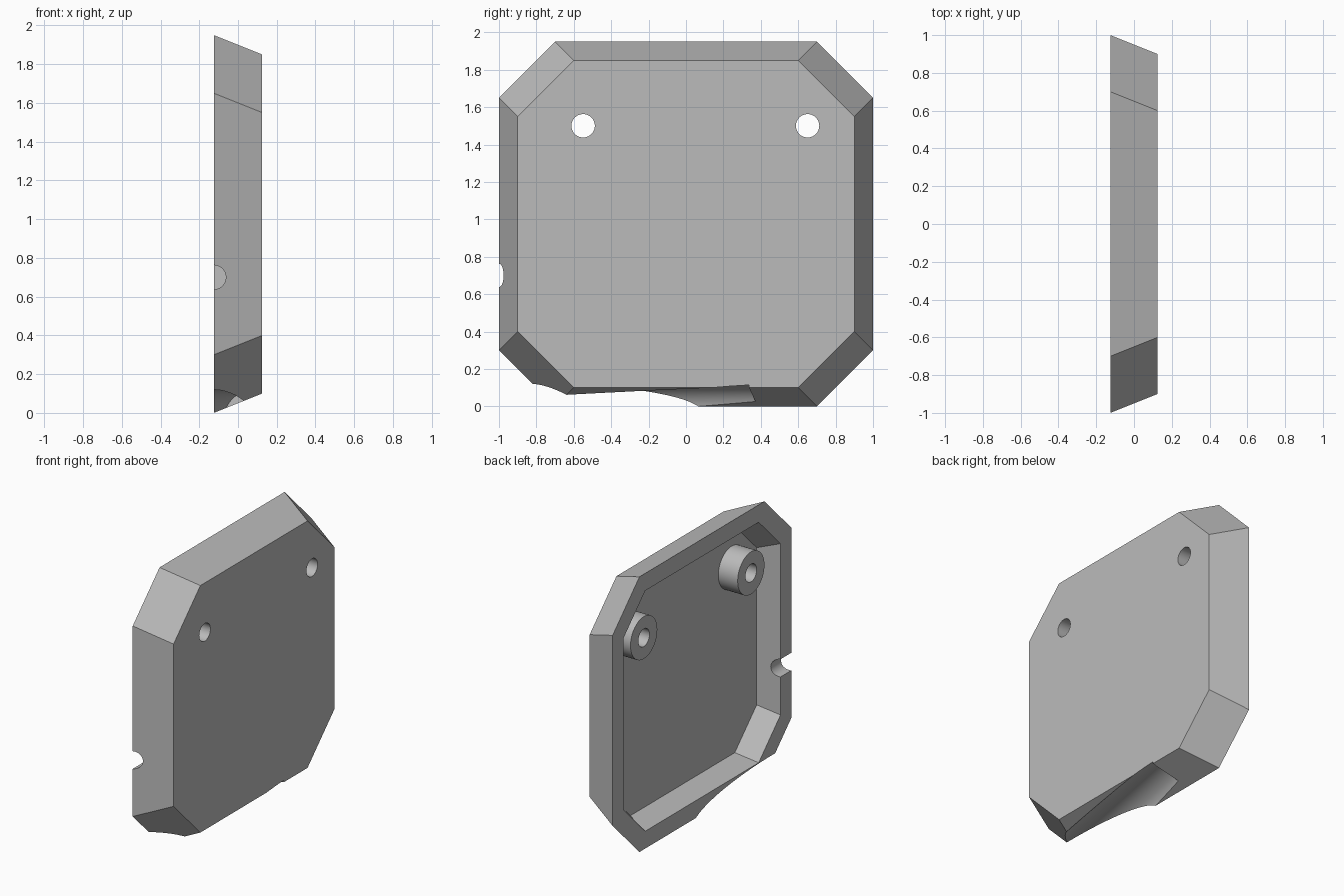
import bpy, bmesh, math
from mathutils import Vector

if "Cube" in bpy.data.objects:
    bpy.data.objects.remove(bpy.data.objects["Cube"], do_unlink=True)

MID_Z = 0.975
BACK, FRONT = -0.125, 0.125

grey = bpy.data.materials.new("plain grey")
grey.use_nodes = True
grey.diffuse_color = (0.5, 0.5, 0.5, 1)
grey.node_tree.nodes["Principled BSDF"].inputs["Base Color"].default_value = (0.5, 0.5, 0.5, 1)


def to_object(name, bm):
    bmesh.ops.recalc_face_normals(bm, faces=bm.faces)
    mesh = bpy.data.meshes.new(name)
    bm.to_mesh(mesh)
    bm.free()
    mesh.materials.append(grey)
    obj = bpy.data.objects.new(name, mesh)
    bpy.context.collection.objects.link(obj)
    return obj


def octagon(x, half_y, half_z, chamfer):
    """Chamfered rectangle across the x axis."""
    a, b = half_y - chamfer, half_z - chamfer
    ring = [(half_y, -b), (half_y, b), (a, half_z), (-a, half_z),
            (-half_y, b), (-half_y, -b), (-a, -half_z), (a, -half_z)]
    return [(x, y, MID_Z + z) for y, z in ring]


def loft(name, rings):
    bm = bmesh.new()
    loops = [[bm.verts.new(p) for p in ring] for ring in rings]
    for lower, upper in zip(loops, loops[1:]):
        for i in range(len(lower)):
            j = (i + 1) % len(lower)
            bm.faces.new((lower[i], lower[j], upper[j], upper[i]))
    bm.faces.new(loops[0])
    bm.faces.new(loops[-1])
    return to_object(name, bm)


def rod(name, start, end, radius, sides=48):
    start, end = Vector(start), Vector(end)
    axis = end - start
    bm = bmesh.new()
    bmesh.ops.create_cone(bm, cap_ends=True, segments=sides,
                          radius1=radius, radius2=radius, depth=axis.length)
    turn = axis.to_track_quat('Z', 'Y').to_matrix()
    bmesh.ops.rotate(bm, matrix=turn, verts=bm.verts)
    bmesh.ops.translate(bm, vec=(start + end) / 2, verts=bm.verts)
    return to_object(name, bm)


def combine(target, tool, operation):
    mod = target.modifiers.new(tool.name, 'BOOLEAN')
    mod.object, mod.operation, mod.solver = tool, operation, 'EXACT'
    bpy.context.view_layer.objects.active = target
    bpy.ops.object.modifier_apply(modifier=mod.name)
    bpy.data.objects.remove(tool, do_unlink=True)


# Bevelled cover plate
cover = loft("cover_plate", [octagon(BACK, 1, MID_Z, 0.3),
                             octagon(FRONT, 0.9, MID_Z - 0.1, 0.3)])

# Tapered recess open at the back; the extra first ring overshoots the rim
depth, taper, over = 0.152, 0.05, 0.02
grow = over * taper / depth
combine(cover, loft("recess", [
    octagon(BACK - over, 0.88 + grow, 0.852 + grow, 0.245),
    octagon(BACK + depth, 0.88 - taper, 0.852 - taper, 0.245)]), 'DIFFERENCE')

# Screw bosses with through holes
for y in (-0.55, 0.65):
    combine(cover, rod("boss", (BACK, y, 1.5), (0.08, y, 1.5), 0.15), 'UNION')
    combine(cover, rod("hole", (-0.3, y, 1.5), (0.3, y, 1.5), 0.0625), 'DIFFERENCE')

# Half-round notch through one side wall
combine(cover, rod("notch", (BACK, -1.2, 0.7), (BACK, -0.75, 0.7), 0.0625), 'DIFFERENCE')

# Slanted cable groove along the bottom edge
slope = math.tan(math.radians(10.3))
groove_x = lambda y: -0.125 + (y + 0.8) * slope
combine(cover, rod("groove", (groove_x(-1.3), -1.3, -0.04),
                   (groove_x(0.345), 0.345, -0.04), 0.16, 64), 'DIFFERENCE')

# Smooth round parts, crisp edges elsewhere
bpy.ops.object.select_all(action='DESELECT')
cover.select_set(True)
bpy.context.view_layer.objects.active = cover
bpy.ops.object.shade_smooth_by_angle(angle=math.radians(20))
